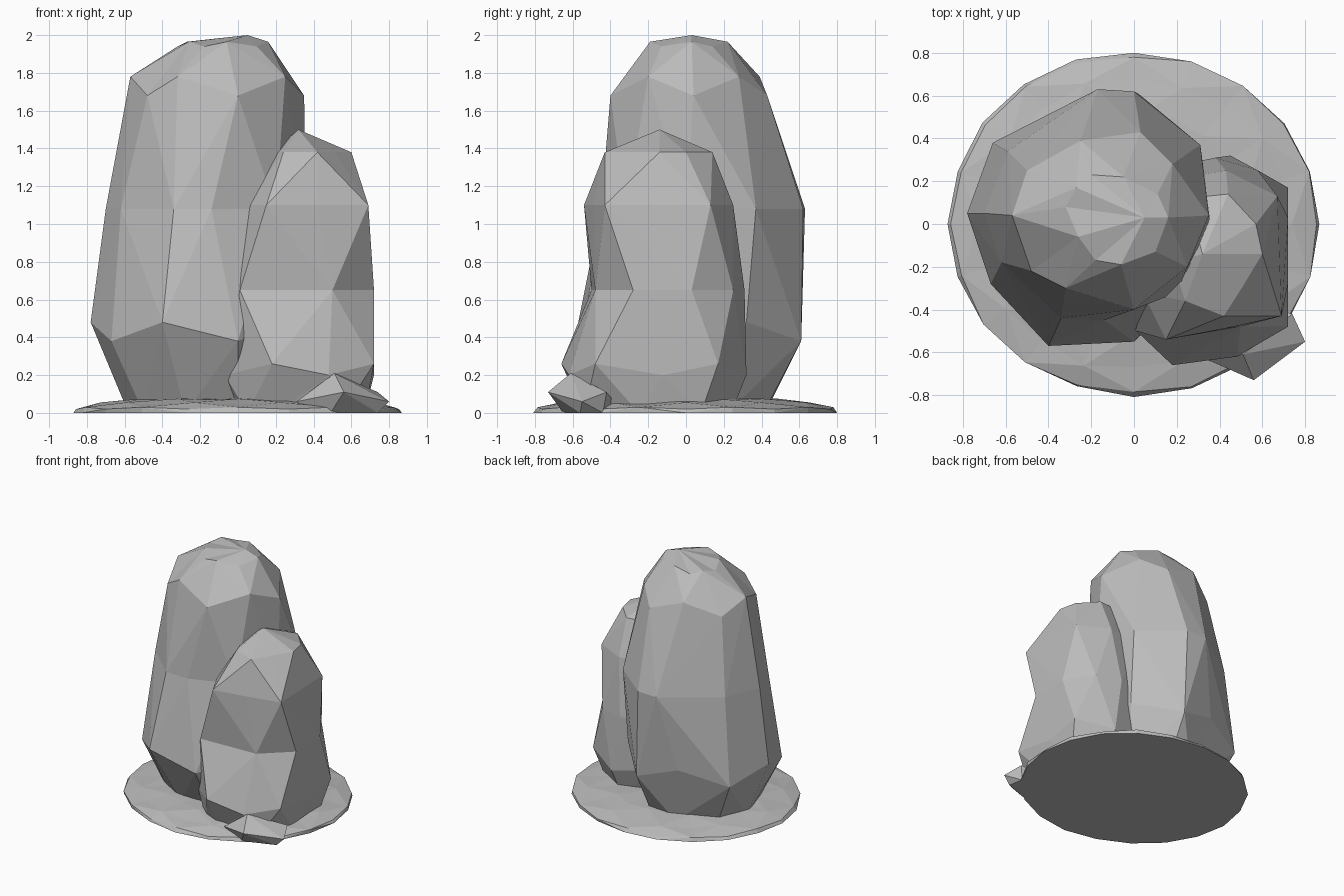
import bpy
import bmesh
import random
from math import cos, sin, tau

default_cube = bpy.data.objects.get("Cube")
if default_cube:
    bpy.data.objects.remove(default_cube, do_unlink=True)

stone = bpy.data.materials.new("grey_stone")
stone.use_nodes = True
stone_colour = (0.5, 0.5, 0.5, 1)
stone.diffuse_color = stone_colour
stone.node_tree.nodes["Principled BSDF"].inputs["Base Color"].default_value = stone_colour


def loft_rock(name, sections, apex):
    """Join cross-sections from the ground up and close them with a peak.

    Each section is (height of even corners, height of odd corners, outline).
    """
    bm = bmesh.new()
    rings = []
    for even_z, odd_z, outline in sections:
        rings.append([bm.verts.new((x, y, odd_z if i % 2 else even_z))
                      for i, (x, y) in enumerate(outline)])
    count = len(rings[0])
    for lower, upper in zip(rings, rings[1:]):
        for i in range(count):
            j = (i + 1) % count
            a, b, c, d = lower[i], lower[j], upper[j], upper[i]
            # Split each facet along its outward ridge
            normal = (b.co - a.co).cross(c.co - a.co)
            if normal.dot(d.co - a.co) < 0:
                bm.faces.new((a, b, c))
                bm.faces.new((a, c, d))
            else:
                bm.faces.new((a, b, d))
                bm.faces.new((b, c, d))
    peak = bm.verts.new(apex)
    for i in range(count):
        bm.faces.new((rings[-1][i], rings[-1][(i + 1) % count], peak))
    bm.faces.new(rings[0][::-1])
    bmesh.ops.recalc_face_normals(bm, faces=bm.faces)
    mesh = bpy.data.meshes.new(name)
    bm.to_mesh(mesh)
    bm.free()
    mesh.materials.append(stone)
    rock = bpy.data.objects.new(name, mesh)
    bpy.context.collection.objects.link(rock)
    return rock


# Tall rock: outlines run from the left edge round the front to the back
loft_rock("tall_rock", [
    (0, 0, [(-.58, .05), (-.5, -.2), (-.28, -.33), (0, -.33), (.15, -.2),
            (.25, 0), (.2, .22), (.02, .41), (-.2, .42), (-.48, .28)]),
    (.48, .38, [(-.78, .05), (-.67, -.28), (-.4, -.57), (0, -.55), (.22, -.34),
                (.34, 0), (.3, .32), (.02, .61), (-.3, .53), (-.66, .38)]),
    (1.08, 1.08, [(-.7, .05), (-.62, -.18), (-.34, -.44), (-.14, -.45), (.2, -.32),
                  (.36, 0), (.31, .37), (0, .62), (-.17, .63), (-.59, .34)]),
    (1.78, 1.68, [(-.57, .04), (-.48, -.22), (-.32, -.3), (0, -.4), (.25, -.2),
                  (.35, .04), (.18, .28), (.03, .43), (-.25, .39), (-.5, .25)]),
    (1.94, 1.965, [(-.32, .08), (-.26, -.06), (-.18, -.17), (-.06, -.19), (.1, -.13),
                   (.16, .03), (.11, .14), (-.05, .22), (-.2, .23), (-.27, .17)]),
], (.05, .03, 2))

# Shorter rock leaning against the tall one
loft_rock("short_rock", [
    (0, 0, [(0, -.3), (.05, -.48), (.2, -.54), (.55, -.54),
            (.67, -.25), (.67, .08), (.42, .24), (.1, .15)]),
    (.2, .26, [(-.07, -.42), (.18, -.66), (.48, -.62), (.72, -.48),
               (.72, -.12), (.72, .17), (.45, .32), (.1, .25)]),
    (.65, .65, [(0, -.35), (.01, -.5), (.5, -.48), (.72, -.28),
                (.72, .03), (.58, .25), (.38, .31), (.1, .25)]),
    (1.1, 1.1, [(.04, -.32), (.15, -.54), (.42, -.49), (.69, -.43),
                (.68, -.15), (.67, .13), (.43, .25), (.1, .2)]),
    (1.38, 1.38, [(.18, -.18), (.24, -.36), (.42, -.43), (.51, -.29),
                  (.6, -.14), (.57, 0), (.44, .14), (.25, .12)]),
], (.32, -.14, 1.5))

# Pebble at the front
loft_rock("pebble", [
    (0, 0, [(.37, -.6), (.49, -.65), (.74, -.56), (.72, -.44), (.55, -.4), (.42, -.46)]),
    (.06, .11, [(.31, -.62), (.56, -.73), (.8, -.55), (.74, -.42), (.6, -.38), (.42, -.42)]),
], (.51, -.61, .21))

# Low uneven mound under the rocks
random.seed(4)
sides = 20


def mound_ring(scale, rough):
    ring = []
    for i in range(sides):
        reach = scale * random.uniform(1 - rough, 1)
        angle = tau * i / sides
        ring.append((.88 * reach * cos(angle), .81 * reach * sin(angle)))
    return ring


loft_rock("ground_mound", [
    (0, 0, mound_ring(1, .02)),
    (.02, .03, mound_ring(.99, .03)),
    (.055, .045, mound_ring(.86, .05)),
    (.07, .075, mound_ring(.65, .08)),
], (0, 0, .08))
